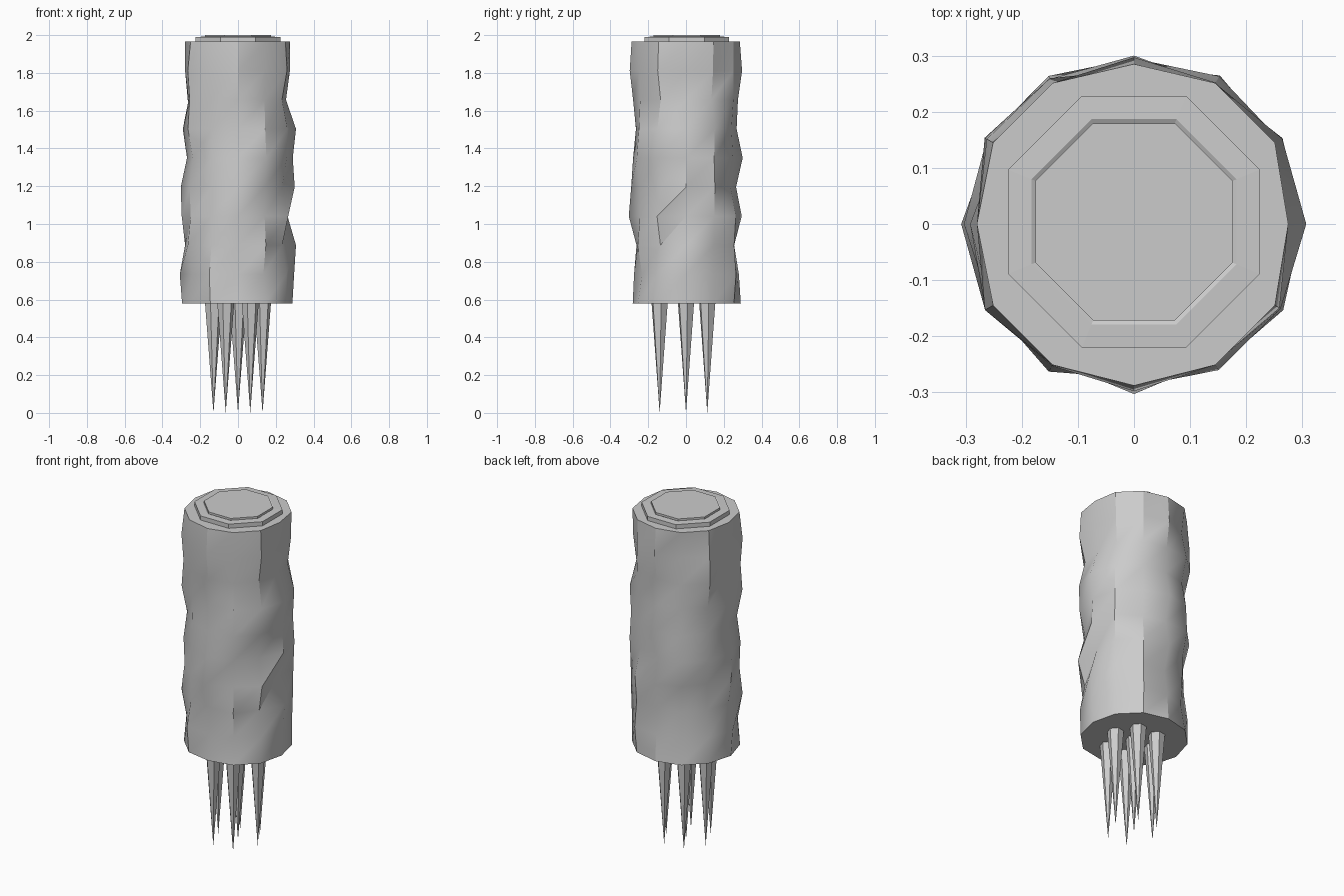
import bpy, bmesh, math, random

cube = bpy.data.objects.get("Cube")
if cube:
    bpy.data.objects.remove(cube, do_unlink=True)
random.seed(5)

grey = bpy.data.materials.new("plain grey")
grey.use_nodes = True
grey.diffuse_color = (0.6, 0.6, 0.6, 1)
grey.node_tree.nodes["Principled BSDF"].inputs["Base Color"].default_value = (0.6, 0.6, 0.6, 1)


def finish(name, bm, smooth=None):
    bmesh.ops.recalc_face_normals(bm, faces=bm.faces)
    mesh = bpy.data.meshes.new(name)
    bm.to_mesh(mesh)
    bm.free()
    mesh.materials.append(grey)
    obj = bpy.data.objects.new(name, mesh)
    bpy.context.collection.objects.link(obj)
    if smooth:
        bpy.ops.object.select_all(action='DESELECT')
        obj.select_set(True)
        bpy.context.view_layer.objects.active = obj
        bpy.ops.object.shade_smooth_by_angle(angle=math.radians(smooth))
    return obj


def ring(bm, sides, radius, z, turn=0.0, y=0.0):
    """Ring of vertices; radius is a function of the column number."""
    verts = []
    for i in range(sides):
        a = math.tau * i / sides + turn
        r = radius(i)
        verts.append(bm.verts.new((r * math.cos(a), r * math.sin(a) + y, z)))
    return verts


def bridge(bm, low, high, triangles=False):
    n = len(low)
    for i in range(n):
        j = (i + 1) % n
        if triangles:
            bm.faces.new((low[i], low[j], high[j]))
            bm.faces.new((low[i], high[j], high[i]))
        else:
            bm.faces.new((low[i], low[j], high[j], high[i]))


# Lumpy twelve-sided trunk: measured columns on four sides, uneven ones between
SIDES, ROWS, BOTTOM, TOP = 12, 9, 0.58, 1.965
columns = {
    0: (.288, .297, .307, .262, .300, .290, .307, .254, .275, .275),
    3: (.290, .280, .255, .295, .265, .300, .268, .275, .297, .285),
    6: (.296, .308, .280, .298, .303, .270, .292, .262, .280, .280),
    9: (.282, .275, .262, .303, .290, .280, .265, .280, .298, .288),
}
for c in range(SIDES):
    if c not in columns:
        middle = [random.uniform(.268, .308) for _ in range(ROWS - 1)]
        columns[c] = (.293, *middle, .290)

bm = bmesh.new()
rings = [ring(bm, SIDES, lambda i, k=k: columns[i][k],
              BOTTOM + (TOP - BOTTOM) * k / ROWS) for k in range(ROWS + 1)]
for low, high in zip(rings, rings[1:]):
    bridge(bm, low, high, triangles=True)
bm.faces.new(rings[0][::-1])
bm.faces.new(rings[-1])
finish("trunk", bm, smooth=30)

# Stepped octagonal cap with a shallow groove around the raised centre
bm = bmesh.new()
steps = ((.243, TOP - .01), (.243, 1.99), (.198, 1.992), (.190, 1.988), (.190, 2.0))
loops = [ring(bm, 8, lambda i, r=r: r, z, math.pi / 8, .004) for r, z in steps]
for low, high in zip(loops, loops[1:]):
    bridge(bm, low, high)
bm.faces.new(loops[0][::-1])
bm.faces.new(loops[-1])
finish("top_cap", bm)


# Slender spikes underneath: one in the middle and six around it
def spike(name, x, y):
    bm = bmesh.new()
    base = ring(bm, 6, lambda i: .046, BOTTOM + .01, math.radians(10))
    tip = bm.verts.new((0, 0, 0))
    for i in range(6):
        bm.faces.new((base[i], base[(i + 1) % 6], tip))
    bm.faces.new(base)
    finish(name, bm).location = (x, y, 0)


spike("spike_middle", 0, 0)
for n in range(6):
    a = math.tau * n / 6
    y = .13 * math.sin(a)
    spike(f"spike_{n + 1}", .13 * math.cos(a), y * (1.24 if y < -.01 else 1))
